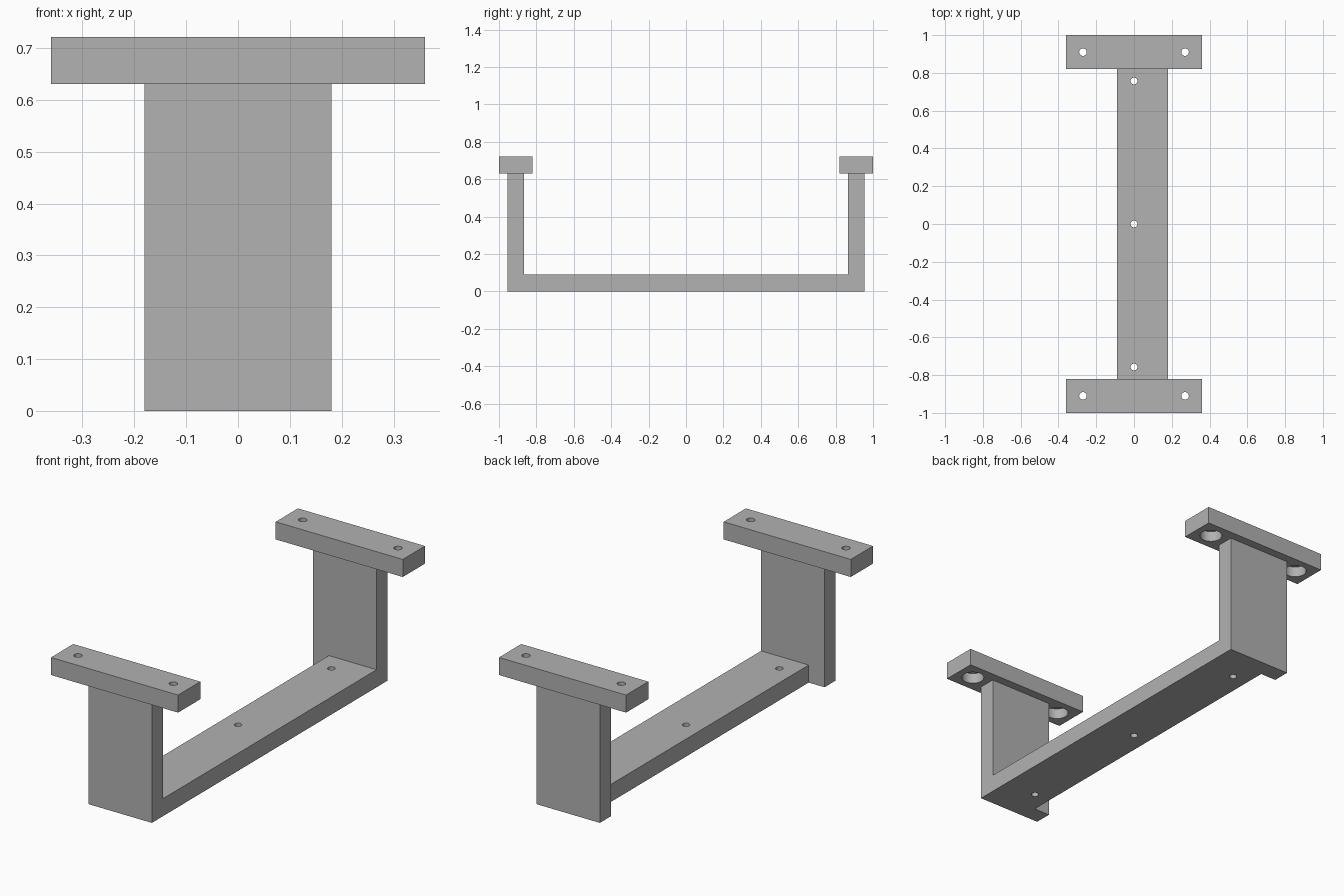
import bpy
import bmesh
from math import radians
from mathutils import Matrix

if "Cube" in bpy.data.objects:
    bpy.data.objects.remove(bpy.data.objects["Cube"], do_unlink=True)

MM = 2 / 111  # the bracket is laid out in millimetres, 111 long

grey = bpy.data.materials.new("plain grey")
grey.use_nodes = True
colour = (0.445, 0.445, 0.445, 1)
grey.diffuse_color = colour
grey.node_tree.nodes["Principled BSDF"].inputs["Base Color"].default_value = colour


def finish(name, bm):
    """Turn a bmesh in millimetres into a scaled object."""
    bmesh.ops.scale(bm, vec=(MM, MM, MM), verts=bm.verts)
    bmesh.ops.recalc_face_normals(bm, faces=bm.faces)
    mesh = bpy.data.meshes.new(name)
    bm.to_mesh(mesh)
    bm.free()
    mesh.materials.append(grey)
    obj = bpy.data.objects.new(name, mesh)
    bpy.context.scene.collection.objects.link(obj)
    return obj


def box(name, x, y, z):
    bm = bmesh.new()
    size = [b - a for a, b in (x, y, z)]
    middle = [(a + b) / 2 for a, b in (x, y, z)]
    bmesh.ops.create_cube(bm, size=1, matrix=Matrix.Translation(middle) @ Matrix.Diagonal((*size, 1)))
    return finish(name, bm)


def drill(name, x, y, z, radius):
    bm = bmesh.new()
    bmesh.ops.create_cone(bm, cap_ends=True, segments=48, radius1=radius, radius2=radius,
                          depth=z[1] - z[0], matrix=Matrix.Translation((x, y, sum(z) / 2)))
    return finish(name, bm)


def cut(obj, cutter):
    """Subtract the cutter for good, then throw it away."""
    cutter.hide_render = True
    mod = obj.modifiers.new("cut", "BOOLEAN")
    mod.operation = "DIFFERENCE"
    mod.solver = "EXACT"
    mod.object = cutter
    graph = bpy.context.evaluated_depsgraph_get()
    mesh = bpy.data.meshes.new_from_object(obj.evaluated_get(graph))
    obj.modifiers.clear()
    obj.data = mesh
    bpy.data.objects.remove(cutter, do_unlink=True)


# U-shaped frame: side profile extruded across the width
profile = [(-53, 0), (53, 0), (53, 35), (48, 35), (48, 5), (-48, 5), (-48, 35), (-53, 35)]
bm = bmesh.new()
face = bm.faces.new([bm.verts.new((-10, y, z)) for y, z in profile])
side = bmesh.ops.extrude_face_region(bm, geom=[face])["geom"]
bmesh.ops.translate(bm, vec=(20, 0, 0), verts=[v for v in side if isinstance(v, bmesh.types.BMVert)])
frame = finish("u_frame", bm)

# Base bar is narrower than the uprights on the right side
cut(frame, box("notch_cutter", (-20, -5), (-48, 48), (-5, 10)))

# Screw holes along the base bar
for y in (-42, 0, 42):
    cut(frame, drill("base_hole_cutter", 0, y, (-2, 8), 1))

# Mounting plates with screw holes counterbored from below
plates = []
for name, sign in (("front_plate", -1), ("back_plate", 1)):
    plate = box(name, (-20, 20), sorted((sign * 45.5, sign * 55.5)), (35, 40))
    for x in (-15, 15):
        cut(plate, drill("plate_hole_cutter", x, sign * 50.5, (33, 42), 1.1))
        cut(plate, drill("counterbore_cutter", x, sign * 50.5, (33, 38), 3))
    plates.append(plate)

# Smooth hole walls, crisp edges elsewhere
bpy.ops.object.select_all(action="DESELECT")
for obj in [frame] + plates:
    obj.select_set(True)
bpy.context.view_layer.objects.active = frame
bpy.ops.object.shade_smooth_by_angle(angle=radians(30))
